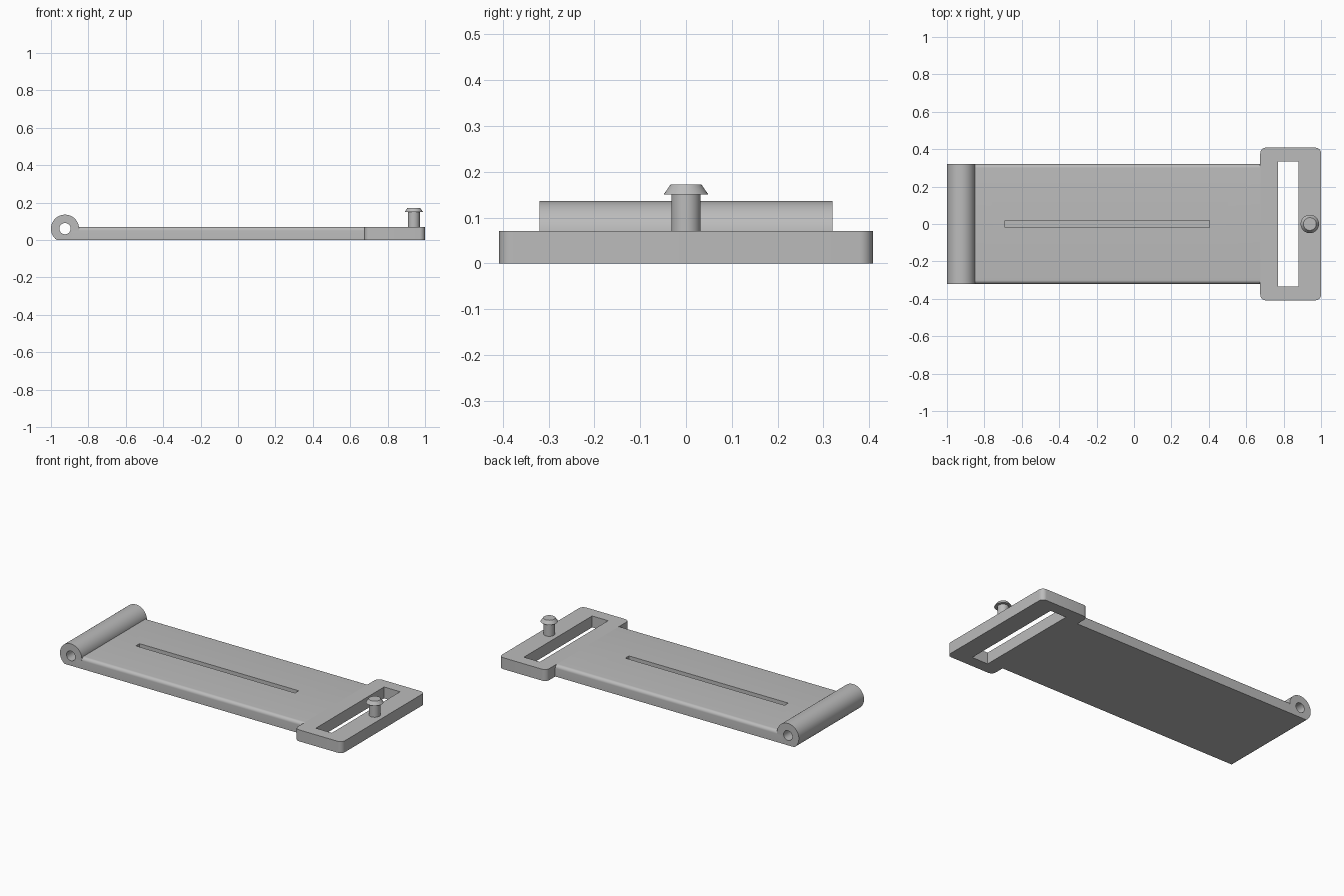
import bpy, bmesh, math
from mathutils import Matrix

cube = bpy.data.objects.get("Cube")
if cube:
    bpy.data.objects.remove(cube, do_unlink=True)

grey = bpy.data.materials.new("plain grey")
grey.use_nodes = True
grey.diffuse_color = (0.5, 0.5, 0.5, 1)
grey.node_tree.nodes["Principled BSDF"].inputs["Base Color"].default_value = grey.diffuse_color


def add_object(name, bm):
    bmesh.ops.recalc_face_normals(bm, faces=bm.faces)
    mesh = bpy.data.meshes.new(name)
    bm.to_mesh(mesh)
    bm.free()
    mesh.materials.append(grey)
    obj = bpy.data.objects.new(name, mesh)
    bpy.context.collection.objects.link(obj)
    return obj


def box(name, x0, x1, half_y, z0, z1, radius=0, pick=None):
    """Box centred on y = 0, with the picked edges rounded."""
    bm = bmesh.new()
    place = Matrix.Translation(((x0 + x1) / 2, 0, (z0 + z1) / 2))
    bmesh.ops.create_cube(bm, size=1, matrix=place @ Matrix.Diagonal((x1 - x0, 2 * half_y, z1 - z0, 1)))
    if radius:
        edges = [e for e in bm.edges if pick(e)]
        bmesh.ops.bevel(bm, geom=edges, offset=radius, segments=8, profile=0.5, affect='EDGES')
    return add_object(name, bm)


def barrel(name, x, z, radius, length):
    """Cylinder lying along y."""
    bm = bmesh.new()
    turn = Matrix.Translation((x, 0, z)) @ Matrix.Rotation(math.pi / 2, 4, 'X')
    bmesh.ops.create_cone(bm, cap_ends=True, segments=64, radius1=radius, radius2=radius,
                          depth=length, matrix=turn)
    return add_object(name, bm)


def cut(obj, cutter):
    mod = obj.modifiers.new("cut", 'BOOLEAN')
    mod.operation, mod.solver, mod.object = 'DIFFERENCE', 'EXACT', cutter
    bpy.context.view_layer.objects.active = obj
    bpy.ops.object.modifier_apply(modifier=mod.name)
    bpy.data.objects.remove(cutter, do_unlink=True)


def smooth(obj):
    bpy.ops.object.select_all(action='DESELECT')
    obj.select_set(True)
    bpy.context.view_layer.objects.active = obj
    bpy.ops.object.shade_smooth_by_angle(angle=math.radians(30))


def along(axis):
    return lambda e: abs((e.verts[0].co - e.verts[1].co).normalized()[axis]) > 0.9


THICK = 0.071

# Long plate with rounded upper edges and a shallow groove
plate = box("plate", -0.89, 0.675, 0.32, 0, THICK, 0.02,
            lambda e: along(0)(e) and e.verts[0].co.z > 0.05)
cut(plate, box("groove_cutter", -0.69, 0.405, 0.018, 0.05, 0.1))

# Wide end frame with a through slot
frame = box("end_frame", 0.675, 1, 0.408, 0, THICK, 0.03, along(2))
cut(frame, box("slot_cutter", 0.77, 0.88, 0.335, -0.1, 0.2))

# Hinge barrel, flattened underneath and bored through
hinge = barrel("hinge_barrel", -0.925, 0.061, 0.075, 0.64)
cut(hinge, box("floor_cutter", -1.2, -0.6, 0.5, -0.2, 0))
cut(hinge, barrel("bore_cutter", -0.925, 0.061, 0.03, 1))

# Peg with a flared, tapered head
bm = bmesh.new()
profile = [(0, 0.06), (0.032, 0.06), (0.032, 0.15), (0.049, 0.15), (0.034, 0.172), (0, 0.172)]
points = [bm.verts.new((0.94 + r, 0, z)) for r, z in profile]
lines = [bm.edges.new(pair) for pair in zip(points, points[1:])]
bmesh.ops.spin(bm, geom=points + lines, cent=(0.94, 0, 0), axis=(0, 0, 1),
               angle=2 * math.pi, steps=48, use_merge=True)
bmesh.ops.remove_doubles(bm, verts=bm.verts, dist=0.0001)
peg = add_object("peg", bm)

for part in (plate, frame, hinge, peg):
    smooth(part)
